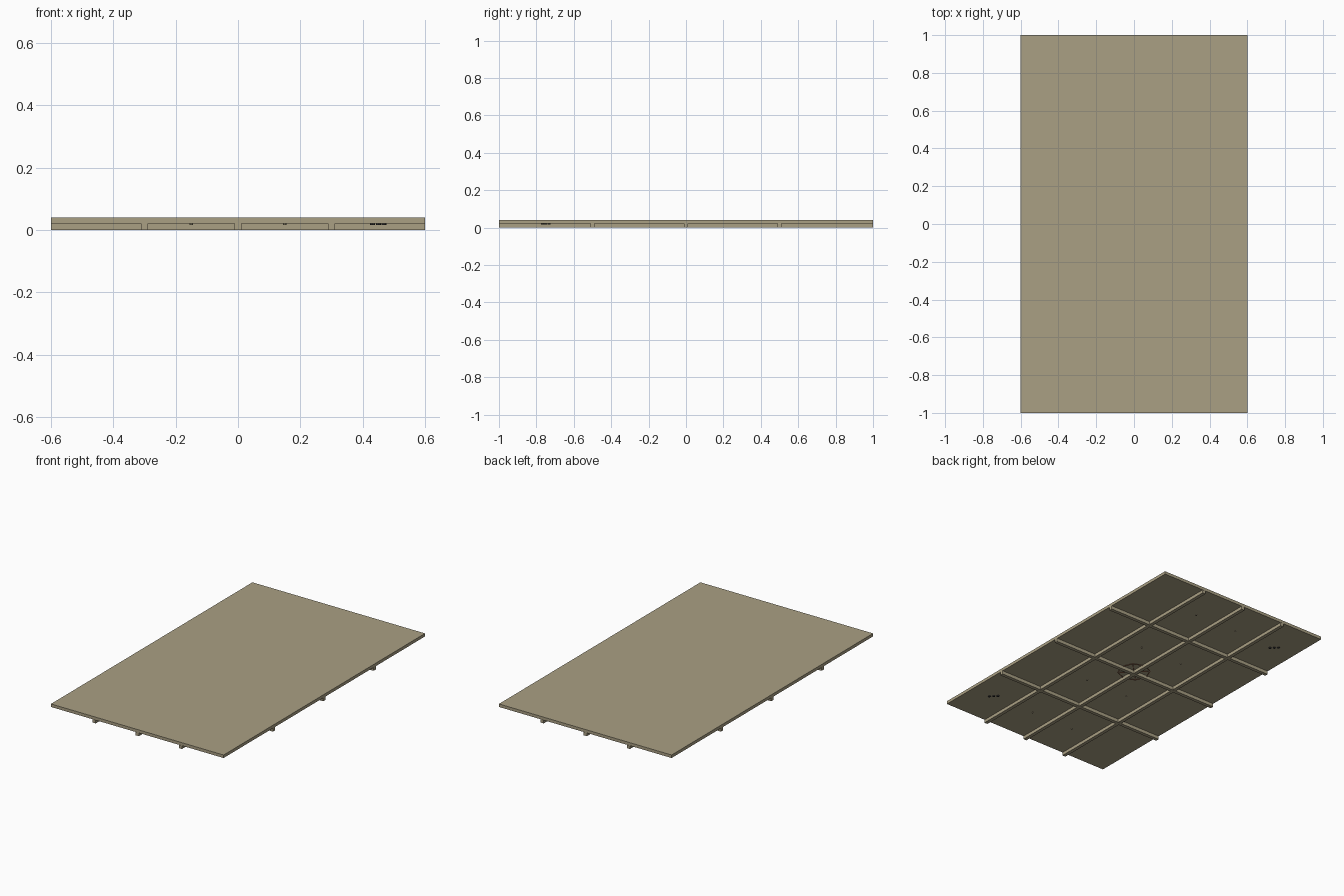
import bpy, math

if "Cube" in bpy.data.objects:
    bpy.data.objects.remove(bpy.data.objects["Cube"])


def material(name, rgb):
    m = bpy.data.materials.new(name)
    m.diffuse_color = (*rgb, 1)
    m.use_nodes = True
    m.node_tree.nodes["Principled BSDF"].inputs["Base Color"].default_value = m.diffuse_color
    return m


tan = material("tan_board", (0.40, 0.35, 0.23))
brown = material("rusty_brown", (0.20, 0.09, 0.05))
dark = material("dark_metal", (0.04, 0.04, 0.04))


def box(name, size, loc, mat, rot=0):
    bpy.ops.mesh.primitive_cube_add(size=1, location=loc)
    o = bpy.context.object
    o.name = name
    o.scale = size
    bpy.ops.object.transform_apply(location=False, rotation=False, scale=True)
    o.rotation_euler[2] = rot
    o.data.materials.append(mat)
    return o


def stud(name, radius, x, y, mat):
    bpy.ops.mesh.primitive_cylinder_add(vertices=8, radius=radius, depth=0.004,
                                        location=(x, y, 0.0185))
    o = bpy.context.object
    o.name = name
    o.data.materials.append(mat)


# Flat board
box("board", (1.2, 2.0, 0.019), (0, 0, 0.0305), tan)

# Grid of battens underneath
for i, x in enumerate((-0.3, 0, 0.3)):
    box(f"long_batten_{i}", (0.022, 2.0, 0.02), (x, 0, 0.0105), tan)
for i, y in enumerate((-0.5, 0, 0.5)):
    box(f"cross_batten_{i}", (1.2, 0.022, 0.021), (0, y, 0.0105), tan)

# Small studs in the middle bays
for x in (-0.15, 0.15):
    for y in (-0.75, -0.25, 0.25, 0.75):
        stud("bay_stud", 0.005, x, y, tan)

# Little clusters near two opposite corners
for s in (-1, 1):
    for k in (-1, 0, 1):
        stud("corner_stud", 0.008, s * 0.45 + k * 0.018, -s * 0.75 - k * 0.018,
             dark)

# Thin ring with spokes at the centre of the underside
for k in range(8):
    a = math.tau * (k + 0.5) / 8
    box("centre_ring_segment", (0.004, 0.074, 0.003),
        (0.088 * math.cos(a), 0.088 * math.sin(a), 0.0195), brown, a)
for k in range(2):
    box("centre_spoke", (0.17, 0.004, 0.003), (0, 0, 0.0195), brown,
        math.pi / 4 + k * math.pi / 2)
